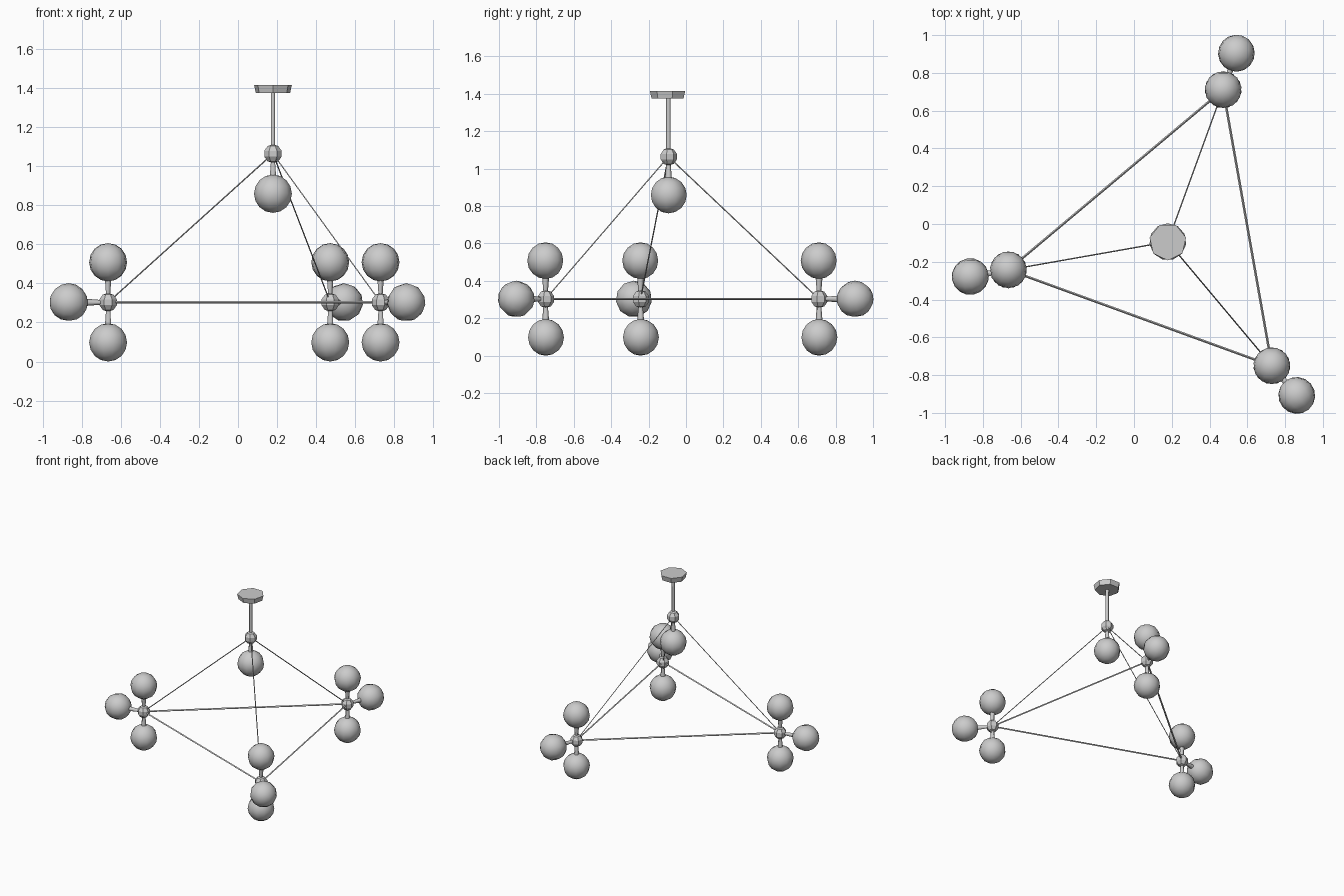
import bpy, math
from mathutils import Vector

if "Cube" in bpy.data.objects:
    bpy.data.objects.remove(bpy.data.objects["Cube"])

HUB = Vector((0.179, -0.094, 0))
ARM = 0.205
BULB_R = 0.098


def smooth(ob, angle):
    bpy.ops.object.select_all(action='DESELECT')
    ob.select_set(True)
    bpy.context.view_layer.objects.active = ob
    bpy.ops.object.shade_smooth_by_angle(angle=math.radians(angle))


def rod(name, a, b, r1, r2, sides):
    d = b - a
    bpy.ops.mesh.primitive_cone_add(vertices=sides, radius1=r1, radius2=r2,
                                    depth=d.length, location=(a + b) / 2,
                                    rotation=d.to_track_quat('Z', 'Y').to_euler())
    ob = bpy.context.object
    ob.name = name
    return ob


def joint(name, p):
    bpy.ops.mesh.primitive_uv_sphere_add(segments=7, ring_count=5, radius=0.048, location=p)
    bpy.context.object.name = name


def lamp(name, p, direction):
    # tapered socket and globe bulb
    c = p + direction * ARM
    smooth(rod(name + "_socket", p, p + direction * (ARM - 0.07), 0.009, 0.02, 6), 65)
    bpy.ops.mesh.primitive_uv_sphere_add(segments=11, ring_count=8, radius=BULB_R, location=c,
                                         rotation=direction.to_track_quat('Z', 'Y').to_euler())
    ob = bpy.context.object
    ob.name = name + "_bulb"
    smooth(ob, 50)


UP = Vector((0, 0, 1))
apex = HUB + UP * 1.064

# ceiling canopy, drop stem, apex joint and apex lamp
rod("ceiling_canopy", HUB + UP * 1.375, HUB + UP * 1.415, 0.09, 0.099, 7)
smooth(rod("drop_stem", apex, HUB + UP * 1.38, 0.012, 0.012, 6), 65)
joint("apex_joint", apex)
lamp("apex_lamp", apex, -UP)

# three corner joints, each with three lamps
corners = []
for i in range(3):
    a = math.radians(70 + 120 * i)
    out = Vector((math.cos(a), math.sin(a), 0))
    p = HUB + out * 0.857 + UP * 0.303
    corners.append(p)
    joint(f"corner_joint_{i}", p)
    for label, d in (("upper", UP), ("lower", -UP), ("outer", out)):
        lamp(f"{label}_lamp_{i}", p, d)

# triangular frame and suspension wires
for i in range(3):
    rod(f"frame_rod_{i}", corners[i], corners[(i + 1) % 3], 0.0065, 0.0065, 4)
    rod(f"suspension_wire_{i}", apex, corners[i], 0.0035, 0.0035, 4)
